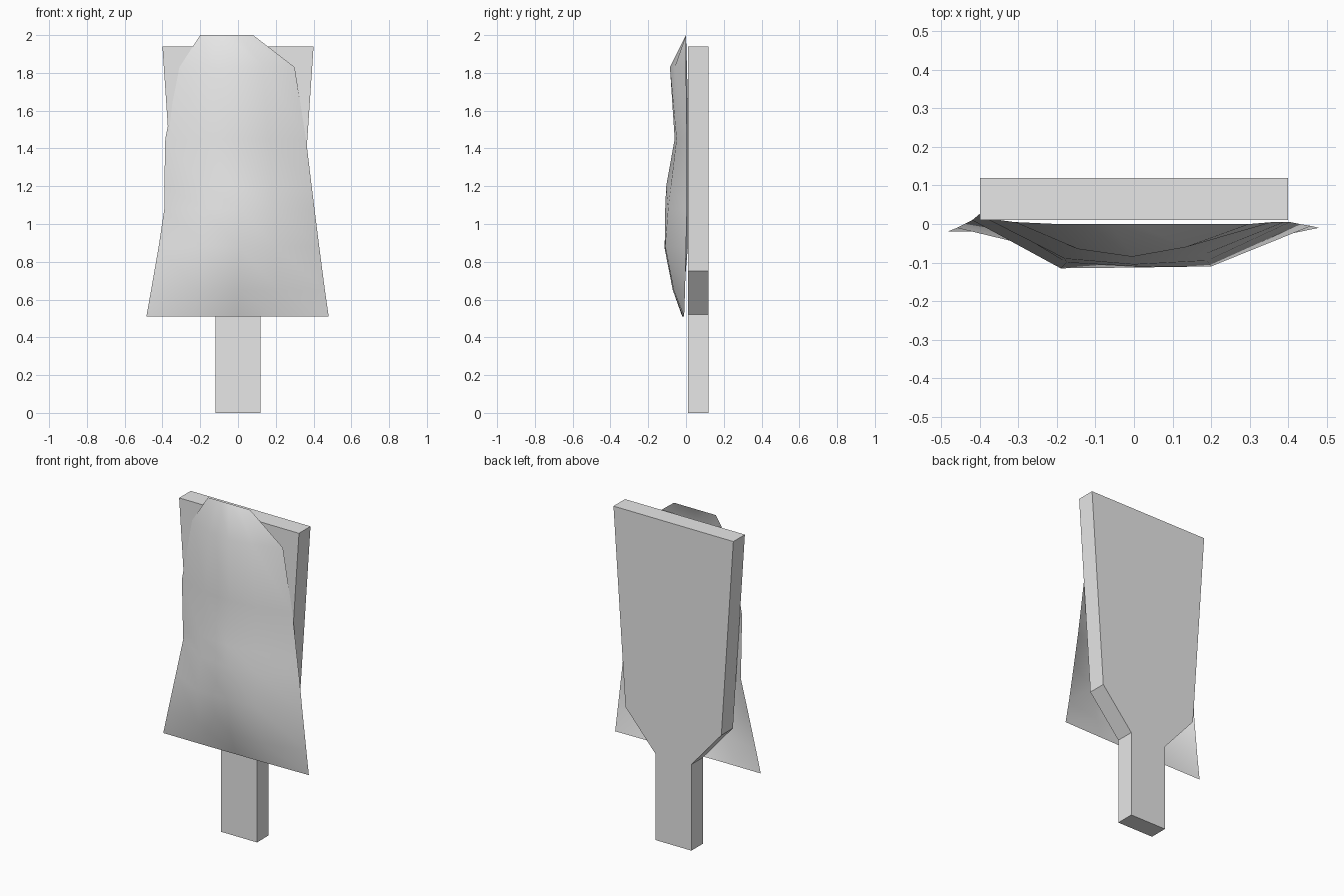
import bpy
import bmesh

cube = bpy.data.objects.get("Cube")
if cube:
    bpy.data.objects.remove(cube, do_unlink=True)

grey = bpy.data.materials.new("light_grey")
grey.use_nodes = True
COLOUR = (0.8, 0.8, 0.8, 1)
grey.diffuse_color = COLOUR
grey.node_tree.nodes["Principled BSDF"].inputs["Base Color"].default_value = COLOUR


def add_object(name, bm):
    mesh = bpy.data.meshes.new(name)
    bm.to_mesh(mesh)
    bm.free()
    mesh.materials.append(grey)
    obj = bpy.data.objects.new(name, mesh)
    bpy.context.collection.objects.link(obj)
    return obj


# Paddle board: mirrored half outline, extruded backwards
half = [(0.12, 0), (0.12, 0.52), (0.32, 0.75), (0.4, 1.94)]
outline = half + [(-x, z) for x, z in reversed(half)]
bm = bmesh.new()
face = bm.faces.new([bm.verts.new((x, 0.01, z)) for x, z in outline])
back = bmesh.ops.extrude_face_region(bm, geom=[face])["geom"]
bmesh.ops.translate(bm, vec=(0, 0.11, 0),
                    verts=[v for v in back if isinstance(v, bmesh.types.BMVert)])
bmesh.ops.recalc_face_normals(bm, faces=bm.faces)
add_object("paddle_board", bm)

# Draped sheet rows: z, left x, right x, then depth across the row
rows = [
    (2.00, -0.20, 0.08, (0, 0, 0, 0, 0)),
    (1.83, -0.31, 0.30, (0.005, -0.065, -0.085, -0.06, 0.0)),
    (1.45, -0.385, 0.36, (0.015, -0.05, -0.06, -0.05, 0.005)),
    (1.20, -0.39, 0.39, (0.03, -0.09, -0.105, -0.08, 0.005)),
    (1.08, -0.39, 0.405, (0.035, -0.1, -0.11, -0.095, 0.005)),
    (0.88, -0.42, 0.43, (0.01, -0.115, -0.113, -0.11, 0.0)),
    (0.65, -0.46, 0.46, (-0.01, -0.07, -0.07, -0.065, -0.005)),
    (0.51, -0.485, 0.48, (-0.02, -0.02, -0.018, -0.015, -0.01)),
]
ACROSS = (0, 0.27, 0.5, 0.73, 1)
bm = bmesh.new()
grid = [[bm.verts.new((x0 + (x1 - x0) * t, y, z)) for t, y in zip(ACROSS, depths)]
        for z, x0, x1, depths in rows]
for upper, lower in zip(grid, grid[1:]):
    for c in range(len(ACROSS) - 1):
        bm.faces.new((upper[c], lower[c], lower[c + 1], upper[c + 1]))
for f in bm.faces:
    f.smooth = True
add_object("draped_sheet", bm)
